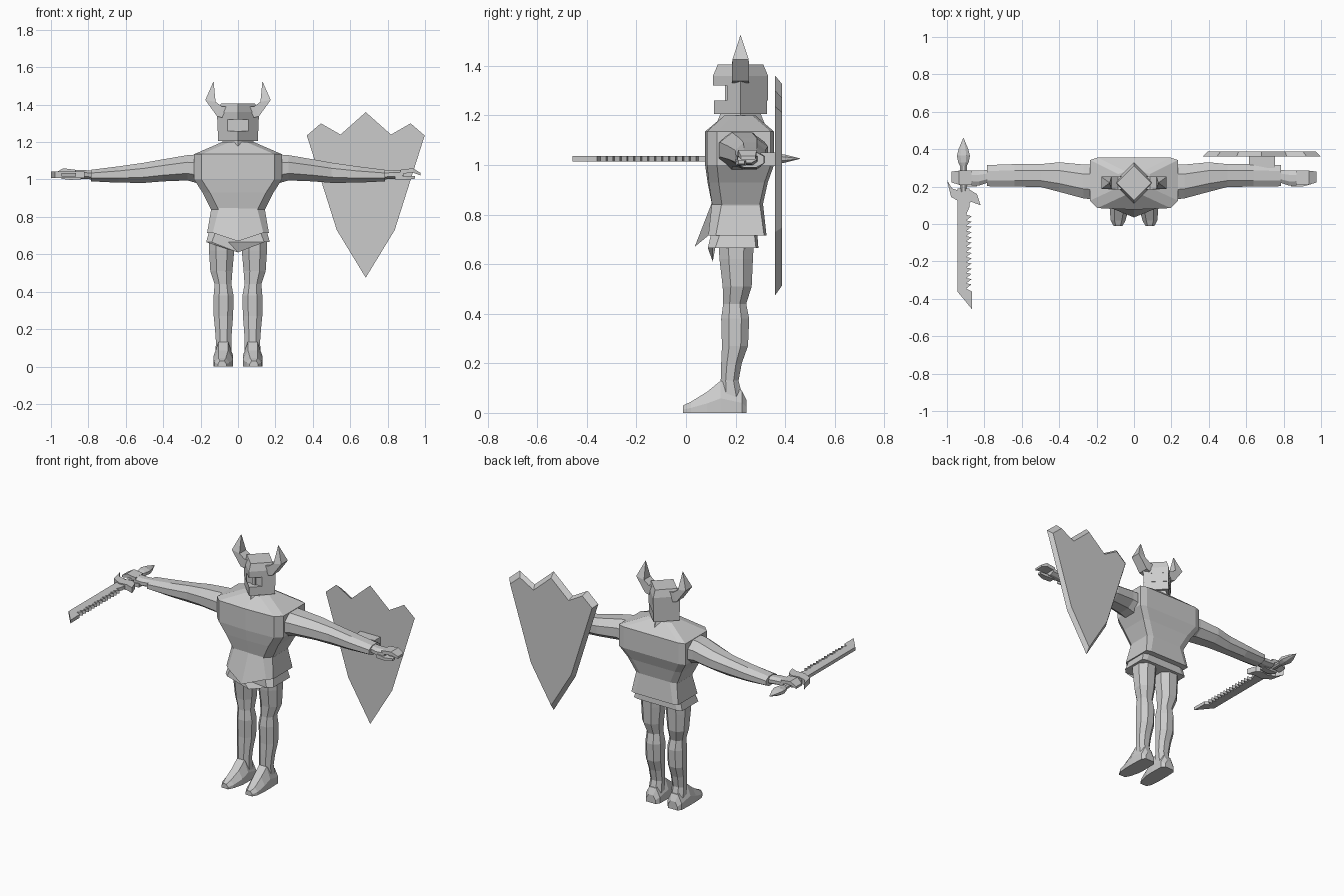
import bpy, bmesh

grey = bpy.data.materials.new("plain grey")
grey.diffuse_color = (0.6, 0.6, 0.6, 1)


def loft(name, rings):
    """Skin a list of equally long point rings and cap both ends."""
    bm = bmesh.new()
    vs = [[bm.verts.new(p) for p in r] for r in rings]
    n = len(vs[0])
    for a, b in zip(vs, vs[1:]):
        for i in range(n):
            j = (i + 1) % n
            bm.faces.new((a[i], a[j], b[j], b[i]))
    bm.faces.new(vs[0])
    bm.faces.new(vs[-1])
    bmesh.ops.recalc_face_normals(bm, faces=bm.faces)
    me = bpy.data.meshes.new(name)
    bm.to_mesh(me)
    bm.free()
    me.materials.append(grey)
    ob = bpy.data.objects.new(name, me)
    bpy.context.collection.objects.link(ob)
    return ob


def oct2(a0, a1, b0, b1, k=0.28):
    """Chamfered rectangle as eight 2D points."""
    ca, cb = (a1 - a0) * k, (b1 - b0) * k
    return [(a0 + ca, b0), (a1 - ca, b0), (a1, b0 + cb), (a1, b1 - cb),
            (a1 - ca, b1), (a0 + ca, b1), (a0, b1 - cb), (a0, b0 + cb)]


def body_ring(z, x, yf, yb, push=0.0, drop=0.0, c=0.04):
    """Body cross-section with chamfered front and a centre front point."""
    half = [(x - c, yf, z), (x, yf + c, z), (x, yb - c / 3, z), (x - c, yb, z)]
    return ([(0, yf - push, z - drop)] + half + [(0, yb, z)]
            + [(-p[0], p[1], p[2]) for p in reversed(half)])


def diamond(z, r, cy=0.22):
    return [(r, cy, z), (0, cy + r, z), (-r, cy, z), (0, cy - r, z)]


def prism(name, outline, z0, z1):
    return loft(name, [[(x, y, z) for x, y in outline] for z in (z0, z1)])


def box(name, x0, x1, y0, y1, z0, z1):
    return prism(name, [(x0, y0), (x1, y0), (x1, y1), (x0, y1)], z0, z1)


# Torso, tunic with pointed front flap, lower skirt
loft("torso", [body_ring(0.80, 0.135, 0.115, 0.30),
               body_ring(0.84, 0.145, 0.105, 0.31),
               body_ring(0.93, 0.19, 0.092, 0.33, 0.005),
               body_ring(1.0, 0.235, 0.085, 0.355, 0.008),
               body_ring(1.135, 0.235, 0.085, 0.355, 0.008),
               body_ring(1.2, 0.085, 0.155, 0.28)])
loft("tunic", [body_ring(0.85, 0.142, 0.105, 0.31),
               body_ring(0.715, 0.165, 0.09, 0.325, 0.055, 0.045, 0.03)])
loft("skirt", [body_ring(0.76, 0.145, 0.11, 0.285),
               body_ring(0.665, 0.17, 0.088, 0.292, -0.02, 0.055, 0.03)])

# Helmet: a box turned by 45 degrees with the front corner cut for the eyes
loft("neck", [diamond(1.16, 0.1), diamond(1.21, 0.08)])
loft("helmet_lower", [diamond(1.205, 0.107), diamond(1.26, 0.107)])
slot = [(0.11, 0.22), (0, 0.33), (-0.11, 0.22), (-0.055, 0.165), (0.055, 0.165)]
prism("helmet_eye_slot", slot, 1.26, 1.32)
box("nose_guard", -0.012, 0.012, 0.157, 0.166, 1.26, 1.32)
loft("helmet_top", [diamond(1.32, 0.111), diamond(1.36, 0.111), diamond(1.405, 0.092)])

# Leg sections: z, inner x, outer x, front y, back y
LEG = [(0.72, 0.02, 0.155, 0.13, 0.275), (0.62, 0.02, 0.155, 0.135, 0.27),
       (0.51, 0.03, 0.148, 0.148, 0.265), (0.44, 0.035, 0.125, 0.15, 0.243),
       (0.38, 0.024, 0.13, 0.142, 0.255), (0.27, 0.026, 0.13, 0.145, 0.25),
       (0.2, 0.032, 0.123, 0.142, 0.225), (0.13, 0.036, 0.118, 0.14, 0.212),
       (0.04, 0.032, 0.122, 0.135, 0.235)]
# Foot sections: y, inner x, outer x, top z
FOOT = [(0.245, 0.045, 0.11, 0.05), (0.225, 0.028, 0.127, 0.09),
        (0.14, 0.026, 0.13, 0.13), (0.085, 0.028, 0.13, 0.085),
        (0.02, 0.045, 0.125, 0.045), (-0.012, 0.062, 0.108, 0.03)]
# Arm sections: x, front y, back y, bottom z, top z
ARM = [(0.2, 0.13, 0.318, 0.975, 1.135), (0.27, 0.137, 0.318, 0.995, 1.13),
       (0.4, 0.172, 0.33, 0.99, 1.108), (0.5, 0.198, 0.32, 0.982, 1.09),
       (0.64, 0.2, 0.32, 0.983, 1.07), (0.785, 0.202, 0.315, 0.99, 1.052)]
HAND = [(0.77, 0.225, 0.29, 1.0, 1.048), (0.83, 0.205, 0.285, 1.003, 1.05),
        (0.885, 0.208, 0.285, 1.008, 1.052)]

for side, s in (("left", 1), ("right", -1)):
    loft(side + "_leg", [[(s * x, y, z) for x, y in oct2(x0, x1, y0, y1)]
                         for z, x0, x1, y0, y1 in LEG])
    # Foot has a flat sole and a chamfered top
    loft(side + "_foot", [[(s * p, y, z) for p, z in
                           ((x0, 0), (x1, 0), (x1, t * 0.45), (x1 - (x1 - x0) * 0.25, t),
                            (x0 + (x1 - x0) * 0.25, t), (x0, t * 0.45))]
                          for y, x0, x1, t in FOOT])
    for part, secs in (("arm", ARM), ("hand", HAND)):
        loft(side + "_" + part, [[(s * x, y, z) for y, z in oct2(y0, y1, z0, z1)]
                                 for x, y0, y1, z0, z1 in secs])
    # Clasping fingers above, thumb below
    for part, secs in (("fingers", ((0.87, 0.208, 0.285, 1.03, 1.052),
                                    (0.935, 0.21, 0.285, 1.037, 1.06),
                                    (0.975, 0.222, 0.28, 1.022, 1.036))),
                       ("thumb", ((0.84, 0.2, 0.245, 1.0, 1.025),
                                  (0.9, 0.2, 0.24, 0.998, 1.016),
                                  (0.945, 0.212, 0.236, 1.004, 1.018)))):
        loft(side + "_" + part, [[(s * x, y0, z0), (s * x, y1, z0), (s * x, y1, z1), (s * x, y0, z1)]
                                 for x, y0, y1, z0, z1 in secs])
    # Horn: lower-outer and upper-inner edge points, half thickness
    loft(side + "_horn", [[(s * x0, 0.22 - h, z0), (s * x0, 0.22 + h, z0),
                           (s * x1, 0.22 + h, z1), (s * x1, 0.22 - h, z1)]
                          for x0, z0, x1, z1, h in
                          ((0.085, 1.33, 0.06, 1.39, 0.035), (0.112, 1.338, 0.085, 1.39, 0.035),
                           (0.175, 1.425, 0.12, 1.415, 0.033), (0.132, 1.522, 0.13, 1.521, 0.001))])

# Shield with bevelled outer face, and its arm strap
half = [(0, 1.36), (0.135, 1.24), (0.24, 1.30), (0.315, 1.235), (0.155, 0.73), (0, 0.475)]
shape = half + [(-x, z) for x, z in reversed(half[1:-1])]
loft("shield", [[(0.683 + x * k, y, 0.95 + (z - 0.95) * k) for x, z in shape]
                for y, k in ((0.36, 1), (0.387, 0.92))])
box("shield_strap", 0.615, 0.755, 0.30, 0.37, 0.995, 1.05)

# Sword: saw-toothed blade, curved guard, grip and spiked pommel
blade = [(-0.88, 0.19), (-0.945, 0.19), (-0.945, -0.36), (-0.865, -0.457), (-0.867, -0.36)]
for i in range(14):
    y = -0.345 + i * 0.028
    blade += [(-0.897, y), (-0.868, y + 0.022)]
blade += [(-0.897, 0.05), (-0.88, 0.09)]
prism("sword_blade", blade, 1.015, 1.036)
guard = [(-1.0, 0.235), (-0.973, 0.19), (-0.92, 0.172), (-0.877, 0.182), (-0.84, 0.16),
         (-0.82, 0.1), (-0.865, 0.117), (-0.92, 0.112), (-0.978, 0.145)]
prism("sword_guard", guard, 1.008, 1.043)


def sword_ring(y, r, t):
    return [(-0.912 + a, y, 1.0255 + b) for a, b in oct2(-r, r, -t, t)]


loft("sword_grip", [sword_ring(0.15, 0.018, 0.014), sword_ring(0.35, 0.018, 0.014)])
loft("sword_pommel", [sword_ring(0.31, 0.018, 0.014), sword_ring(0.33, 0.028, 0.02),
                      sword_ring(0.365, 0.035, 0.022), sword_ring(0.4, 0.026, 0.016),
                      sword_ring(0.46, 0.001, 0.001)])
